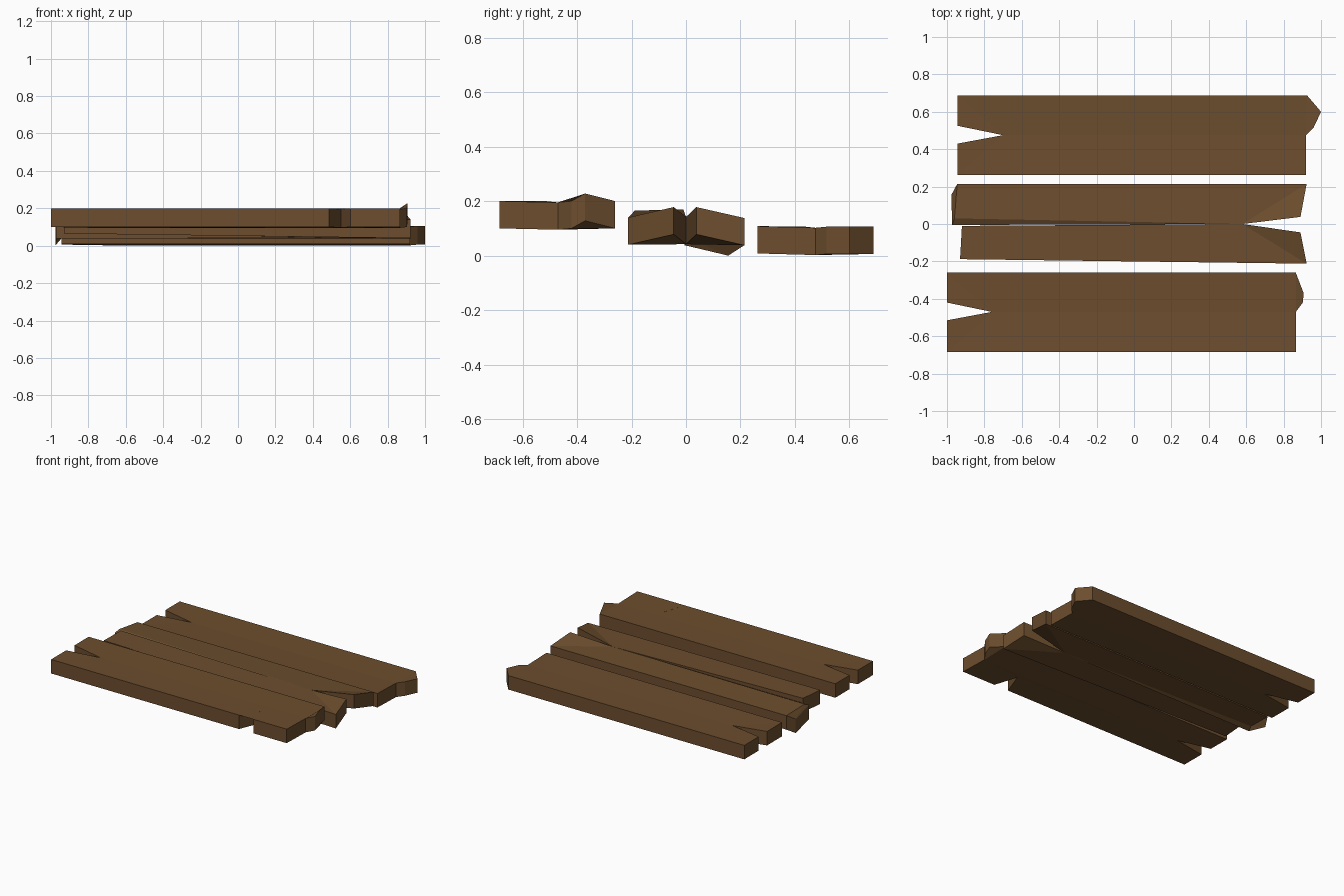
import bpy, bmesh

if "Cube" in bpy.data.objects:
    bpy.data.objects.remove(bpy.data.objects["Cube"])

wood = bpy.data.materials.new("dark_wood")
wood.diffuse_color = (0.15, 0.075, 0.027, 1)
wood.use_nodes = True
wood.node_tree.nodes["Principled BSDF"].inputs["Base Color"].default_value = wood.diffuse_color


def plank(name, panels, thickness=0.1):
    """Top panels of (x, y, z) corners, thickened downward with walls on open edges."""
    bm = bmesh.new()
    found = {}

    def vert(p):
        if p not in found:
            found[p] = bm.verts.new(p)
        return found[p]

    for panel in panels:
        bm.faces.new([vert(p) for p in panel])
    tops = list(bm.faces)
    rims = [e for e in bm.edges if e.is_boundary]
    low = {v: bm.verts.new((v.co.x, v.co.y, v.co.z - thickness)) for v in list(bm.verts)}
    for f in tops:
        bm.faces.new([low[v] for v in reversed(f.verts)])
    for e in rims:
        a, b = e.verts
        bm.faces.new([a, b, low[b], low[a]])
    bmesh.ops.triangulate(bm, faces=[f for f in bm.faces if len(f.verts) > 4])
    bmesh.ops.recalc_face_normals(bm, faces=bm.faces)
    me = bpy.data.meshes.new(name)
    bm.to_mesh(me)
    bm.free()
    me.materials.append(wood)
    ob = bpy.data.objects.new(name, me)
    bpy.context.collection.objects.link(ob)
    return ob


# Back plank: split left end, pointed right end
notch, mid = (-0.70, 0.475, 0.102), (0.92, 0.475, 0.102)
plank("back_plank", [
    [notch, mid, (0.96, 0.515, 0.106), (1.0, 0.60, 0.106), (0.925, 0.688, 0.106),
     (-0.943, 0.688, 0.106), (-0.943, 0.525, 0.106)],
    [notch, (-0.943, 0.43, 0.107), (-0.943, 0.262, 0.108), (0.92, 0.262, 0.108), mid],
])

# Front plank: split left end, wedge cut in the edge, raised splinter at right
notch, mid = (-0.76, -0.47, 0.195), (0.865, -0.47, 0.195)
corner = (0.865, -0.26, 0.20)
plank("front_plank", [
    [notch, mid, corner, (-1, -0.26, 0.20), (-1, -0.42, 0.20)],
    [mid, (0.903, -0.42, 0.20), (0.907, -0.37, 0.228), corner],
    [notch, (-1, -0.515, 0.20), (-1, -0.685, 0.20), (0.487, -0.685, 0.20),
     (0.552, -0.515, 0.197), (0.602, -0.685, 0.20), (0.865, -0.685, 0.20), mid],
])

# Middle plank: two warped halves meeting at the split
root = (0.58, 0.0, 0.142)
ridge, tail = (-0.96, 0.03, 0.155), (0.923, 0.214, 0.138)
shoulder = (-0.945, 0.214, 0.138)
plank("middle_plank", [
    [root, (0.89, 0.038, 0.178), tail],
    [root, tail, shoulder, ridge],
    [ridge, shoulder, (-0.977, 0.155, 0.10)],
    [ridge, (-0.977, 0.155, 0.10), (-0.972, -0.005, 0.138)],
    [root, ridge, (-0.972, -0.005, 0.138)],
    [root, (-0.92, -0.01, 0.17), (-0.93, -0.188, 0.165), (0.923, -0.212, 0.14)],
    [root, (0.923, -0.212, 0.14), (0.89, -0.045, 0.178)],
])
